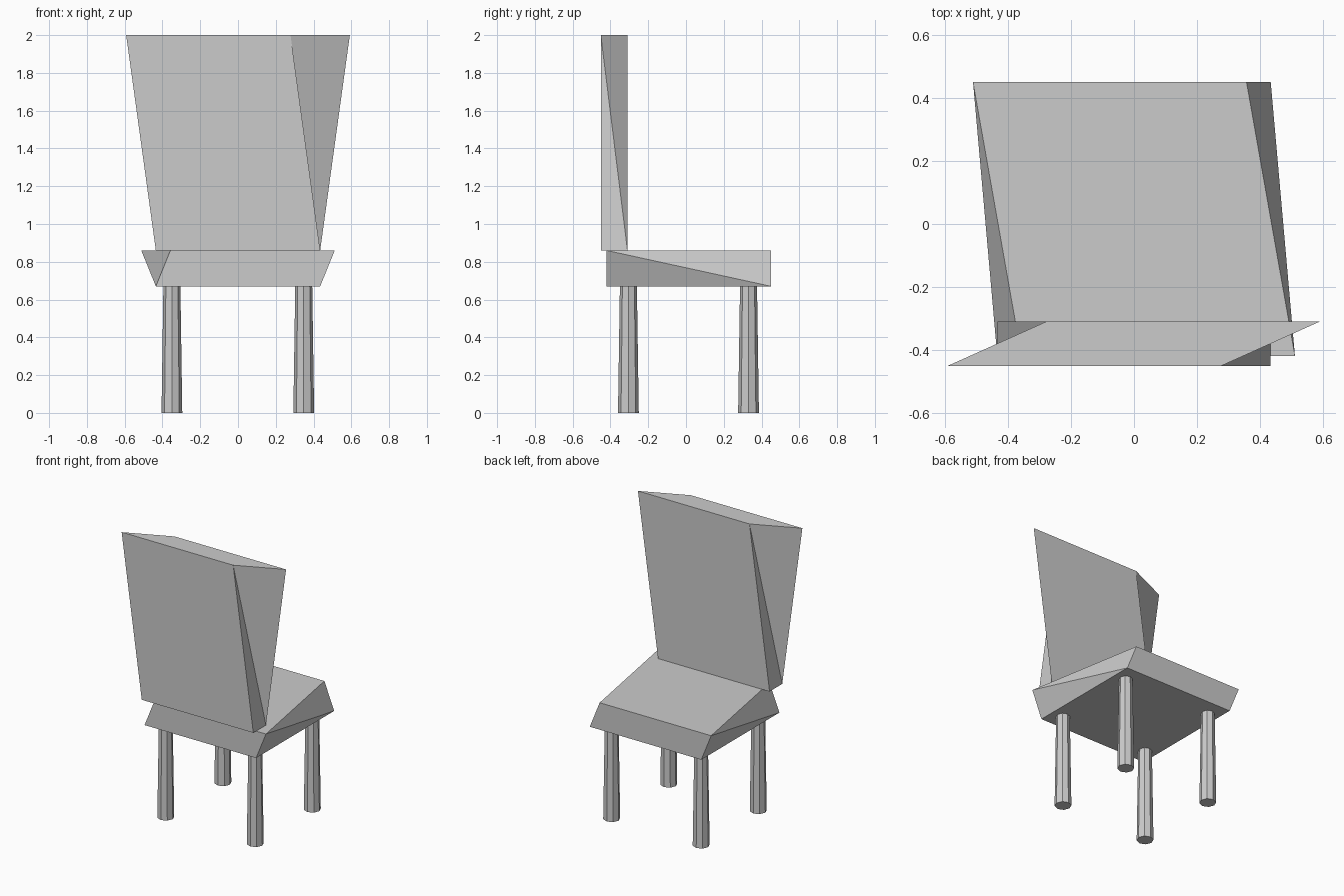
import bpy, bmesh

if "Cube" in bpy.data.objects:
    bpy.data.objects.remove(bpy.data.objects["Cube"])

grey = bpy.data.materials.new("light grey")
grey.diffuse_color = (0.6, 0.6, 0.6, 1)
grey.use_nodes = True
grey.node_tree.nodes["Principled BSDF"].inputs["Base Color"].default_value = grey.diffuse_color


def finish(name, bm):
    bmesh.ops.recalc_face_normals(bm, faces=bm.faces)
    mesh = bpy.data.meshes.new(name)
    bm.to_mesh(mesh)
    bm.free()
    mesh.materials.append(grey)
    obj = bpy.data.objects.new(name, mesh)
    bpy.context.collection.objects.link(obj)
    return obj


def twisted_block(name, half, shear, y0, y1, z0, z1):
    """Box whose top edge slides by +shear at y0 and -shear at y1."""
    bm = bmesh.new()
    v = {}
    for sx in (-1, 1):
        for j, y in enumerate((y0, y1)):
            v[sx, j, 0] = bm.verts.new((sx * half, y, z0))
            v[sx, j, 1] = bm.verts.new((sx * half + shear * (1 - 2 * j), y, z1))
    # flat ends, bottom and top
    for j in (0, 1):
        bm.faces.new((v[-1, j, 0], v[1, j, 0], v[1, j, 1], v[-1, j, 1]))
    for k in (0, 1):
        bm.faces.new((v[-1, 0, k], v[1, 0, k], v[1, 1, k], v[-1, 1, k]))
    # warped sides, each split along one diagonal
    for sx, j in ((-1, 0), (1, 1)):
        low, high = v[sx, j, 0], v[sx, 1 - j, 1]
        bm.faces.new((low, high, v[sx, j, 1]))
        bm.faces.new((low, v[sx, 1 - j, 0], high))
    return finish(name, bm)


# Seat and backrest
twisted_block("seat", 0.435, 0.077, -0.42, 0.451, 0.67, 0.86)
twisted_block("backrest", 0.435, -0.157, -0.451, -0.31, 0.86, 2.0)

# Four tapered eight-sided legs
for row, y in (("backrest_side", -0.305), ("open_side", 0.331)):
    for side, x in (("left", -0.35), ("right", 0.348)):
        bm = bmesh.new()
        bmesh.ops.create_cone(bm, cap_ends=True, segments=8,
                              radius1=0.055, radius2=0.045, depth=0.67)
        bmesh.ops.translate(bm, verts=bm.verts, vec=(x, y, 0.335))
        finish(f"{row}_{side}_leg", bm)
